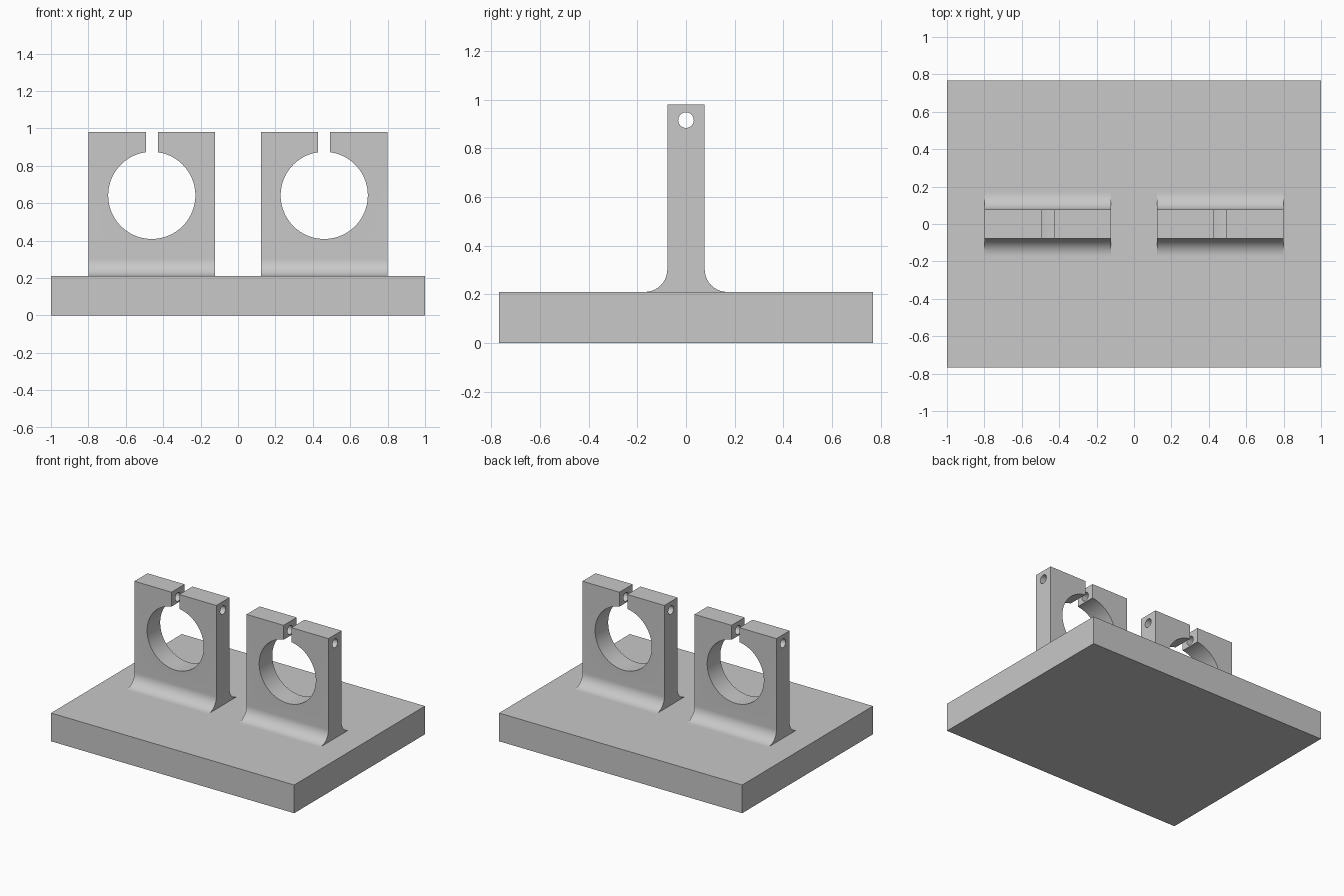
import bpy, bmesh, math

if "Cube" in bpy.data.objects:
    bpy.data.objects.remove(bpy.data.objects["Cube"], do_unlink=True)

BASE_TOP, TOP = 0.21, 0.98
HALF_T, FILLET = 0.077, 0.092
CENTRE_X, HALF_W = 0.461, 0.337
BORE_Z, BORE_R = 0.642, 0.233

# Single grey finish
grey = bpy.data.materials.new("light grey")
grey.use_nodes = True
colour = (0.58, 0.58, 0.58, 1)
grey.diffuse_color = colour
grey.node_tree.nodes["Principled BSDF"].inputs["Base Color"].default_value = colour


def box(name, size, centre):
    bpy.ops.mesh.primitive_cube_add(size=1, location=centre)
    ob = bpy.context.object
    ob.name = name
    ob.scale = size
    bpy.ops.object.transform_apply(location=False, rotation=False, scale=True)
    return ob


def cylinder(name, radius, depth, centre, rotation, sides):
    bpy.ops.mesh.primitive_cylinder_add(vertices=sides, radius=radius, depth=depth,
                                        location=centre, rotation=rotation)
    ob = bpy.context.object
    ob.name = name
    return ob


def cut(target, cutter):
    cutter.hide_render = True
    mod = target.modifiers.new("cut", 'BOOLEAN')
    mod.operation = 'DIFFERENCE'
    mod.solver = 'EXACT'
    mod.object = cutter
    bpy.context.view_layer.objects.active = target
    bpy.ops.object.modifier_apply(modifier=mod.name)
    bpy.data.objects.remove(cutter, do_unlink=True)


def upright(name, cx):
    # Side profile with concave fillets at the foot, sunk slightly into the base
    foot = HALF_T + FILLET
    half = [(HALF_T, TOP)]
    for i in range(17):
        a = math.pi + i / 16 * math.pi / 2
        half.append((foot + FILLET * math.cos(a), BASE_TOP + FILLET + FILLET * math.sin(a)))
    half.append((foot, BASE_TOP - 0.02))
    profile = half + [(-y, z) for y, z in reversed(half)]
    bm = bmesh.new()
    face = bm.faces.new([bm.verts.new((cx - HALF_W, y, z)) for y, z in profile])
    ext = bmesh.ops.extrude_face_region(bm, geom=[face])
    moved = [v for v in ext["geom"] if isinstance(v, bmesh.types.BMVert)]
    bmesh.ops.translate(bm, verts=moved, vec=(2 * HALF_W, 0, 0))
    bmesh.ops.recalc_face_normals(bm, faces=bm.faces)
    mesh = bpy.data.meshes.new(name)
    bm.to_mesh(mesh)
    bm.free()
    ob = bpy.data.objects.new(name, mesh)
    bpy.context.collection.objects.link(ob)

    # Round bore, clamping slot and cross bolt hole
    cut(ob, cylinder("bore_cutter", BORE_R, 1, (cx, 0, BORE_Z), (math.pi / 2, 0, 0), 96))
    cut(ob, box("slot_cutter", (0.064, 1, 0.4), (cx, 0, BORE_Z + 0.3)))
    cut(ob, cylinder("bolt_cutter", 0.032, 0.8, (cx, 0, 0.916), (0, math.pi / 2, 0), 32))
    return ob


# Base plate and the two clamp uprights
parts = [box("base_plate", (2, 1.536, BASE_TOP), (0, 0, BASE_TOP / 2)),
         upright("left_clamp", CENTRE_X),
         upright("right_clamp", -CENTRE_X)]

for ob in parts:
    ob.data.materials.clear()
    ob.data.materials.append(grey)
    bpy.ops.object.select_all(action='DESELECT')
    ob.select_set(True)
    bpy.context.view_layer.objects.active = ob
    bpy.ops.object.shade_smooth_by_angle(angle=math.radians(30))
